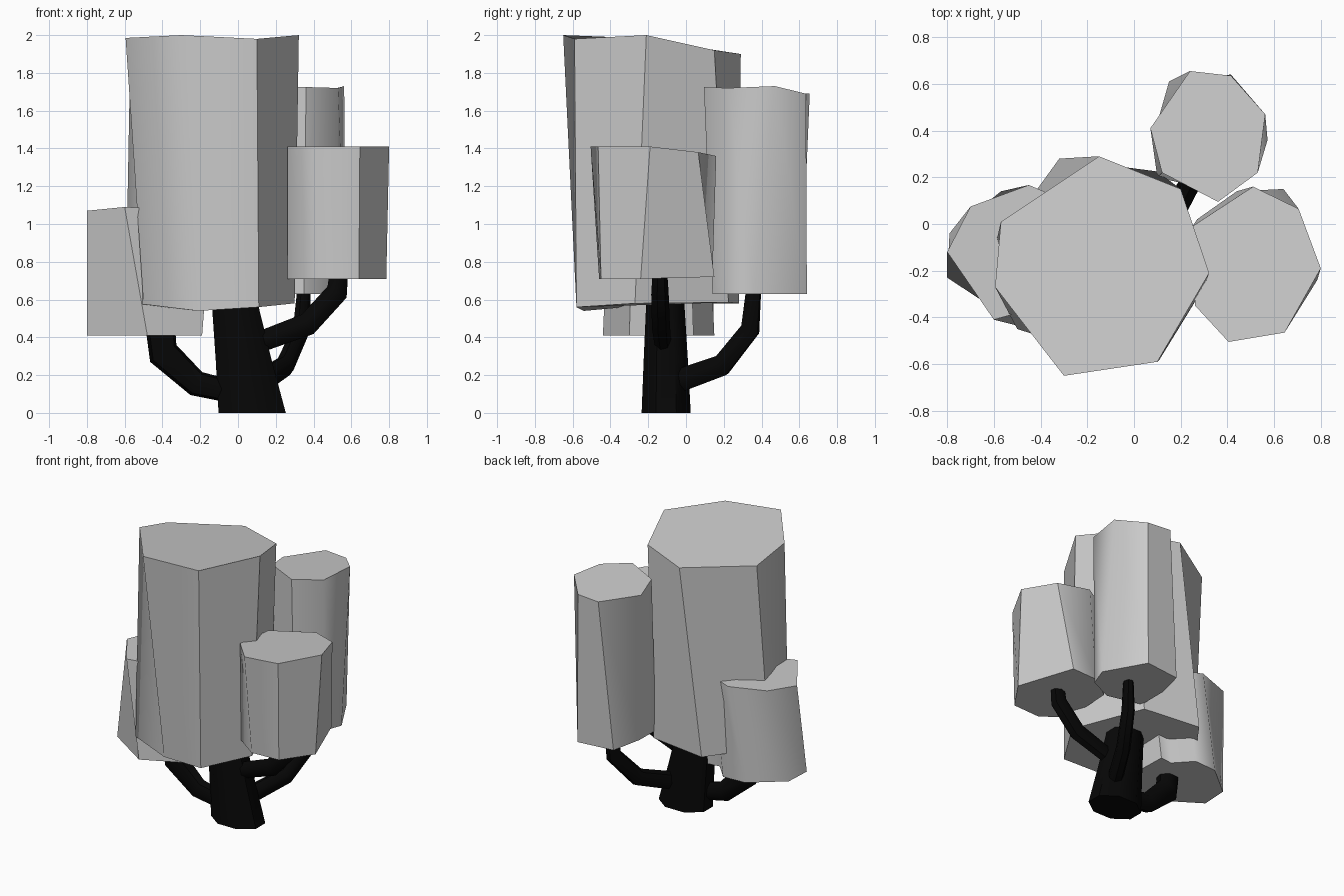
import bpy, bmesh, math
from mathutils import Vector

if "Cube" in bpy.data.objects:
    bpy.data.objects.remove(bpy.data.objects["Cube"])

bark = bpy.data.materials.new("dark_bark")
bark.diffuse_color = (0.002, 0.002, 0.002, 1)
bark.use_nodes = True
bark.node_tree.nodes["Principled BSDF"].inputs["Base Color"].default_value = bark.diffuse_color


def loft(name, rings, material=None):
    """Skin a stack of equal-sized rings and cap both ends."""
    bm = bmesh.new()
    loops = [[bm.verts.new(p) for p in ring] for ring in rings]
    for a, b in zip(loops, loops[1:]):
        n = len(a)
        for i in range(n):
            j = (i + 1) % n
            bm.faces.new((a[i], a[j], b[j], b[i]))
    bm.faces.new(loops[0][::-1])
    bm.faces.new(loops[-1])
    bmesh.ops.recalc_face_normals(bm, faces=bm.faces)
    mesh = bpy.data.meshes.new(name)
    bm.to_mesh(mesh)
    bm.free()
    ob = bpy.data.objects.new(name, mesh)
    bpy.context.collection.objects.link(ob)
    if material:
        mesh.materials.append(material)
    bpy.ops.object.select_all(action='DESELECT')
    ob.select_set(True)
    bpy.context.view_layer.objects.active = ob
    bpy.ops.object.shade_smooth_by_angle(angle=math.radians(50))
    return ob


def branch(name, path, radii, sides=7):
    """Faceted tube following a bent path."""
    pts = [Vector(p) for p in path]
    rings = []
    for i, p in enumerate(pts):
        d = (pts[min(i + 1, len(pts) - 1)] - pts[max(i - 1, 0)]).normalized()
        side = Vector((-pts[-1].y + pts[0].y, pts[-1].x - pts[0].x, 0)).normalized()
        side = (side - d * side.dot(d)).normalized()
        up = d.cross(side)
        rings.append([p + radii[i] * (math.cos(t) * side * .8 + math.sin(t) * up)
                      for t in (2 * math.pi * k / sides for k in range(sides))])
    return loft(name, rings, bark)


def oval(cx, cy, rx, ry, z, sides=8):
    return [(cx + rx * math.cos(2 * math.pi * (k + .5) / sides) / math.cos(math.pi / sides),
             cy + ry * math.sin(2 * math.pi * (k + .5) / sides) / math.cos(math.pi / sides), z)
            for k in range(sides)]


# Leaning trunk
loft("trunk", [oval(.075, -.105, .178, .13, 0),
               oval(.03, -.107, .148, .117, .28),
               oval(-.02, -.11, .12, .10, .60)], bark)

# Bent branches
branch("left_branch", [(.02, -.12, .10), (-.22, -.13, .155), (-.395, -.14, .315), (-.41, -.14, .45)],
       [.06, .07, .085, .08])
branch("right_branch", [(.02, -.12, .34), (.37, -.135, .47), (.525, -.14, .64), (.535, -.14, .75)],
       [.055, .062, .06, .05])
branch("back_branch", [(.10, -.09, .15), (.25, .19, .25), (.335, .34, .44), (.35, .36, .67)],
       [.065, .06, .055, .042])

# Twisted foliage blocks: bottom ring, then top ring
loft("main_foliage", [
    [(-.595, -.10, .58), (-.32, .28, .58), (.10, .225, .585), (.30, -.27, .58),
     (.11, -.58, .56), (-.21, -.54, .54), (-.50, -.45, .575)],
    [(-.57, .01, 1.92), (-.15, .29, 1.90), (.20, .15, 1.92), (.322, -.21, 2.0),
     (.10, -.59, 1.98), (-.30, -.65, 2.0), (-.595, -.27, 1.985)]])

loft("right_foliage", [
    [(.27, .02, .72), (.44, .14, .72), (.64, .15, .72), (.785, -.24, .71),
     (.64, -.45, .71), (.43, -.46, .71), (.262, -.34, .71)],
    [(.25, -.01, 1.37), (.51, .16, 1.36), (.705, .065, 1.38), (.80, -.19, 1.41),
     (.645, -.465, 1.41), (.405, -.505, 1.41), (.262, -.35, 1.41)]])

loft("back_foliage", [
    [(.09, .40, .64), (.15, .61, .63), (.415, .64, .63), (.572, .36, .63),
     (.52, .22, .63), (.35, .14, .63), (.10, .20, .63)],
    [(.07, .41, 1.69), (.24, .655, 1.69), (.415, .635, 1.69), (.562, .47, 1.73),
     (.53, .22, 1.72), (.36, .095, 1.725), (.12, .22, 1.72)]])

# Low block with a dent at its inner back side
loft("left_foliage", [
    [(-.79, -.04, .41), (-.57, .14, .41), (-.40, .15, .41), (-.29, .03, .41),
     (-.20, .04, .41), (-.19, -.30, .41), (-.48, -.44, .41), (-.80, -.23, .41)],
    [(-.70, .075, 1.08), (-.45, .167, 1.08), (-.34, .12, 1.08), (-.25, .06, 1.08),
     (-.13, .02, 1.08), (-.14, -.28, 1.07), (-.60, -.41, 1.09), (-.80, -.12, 1.07)]])
